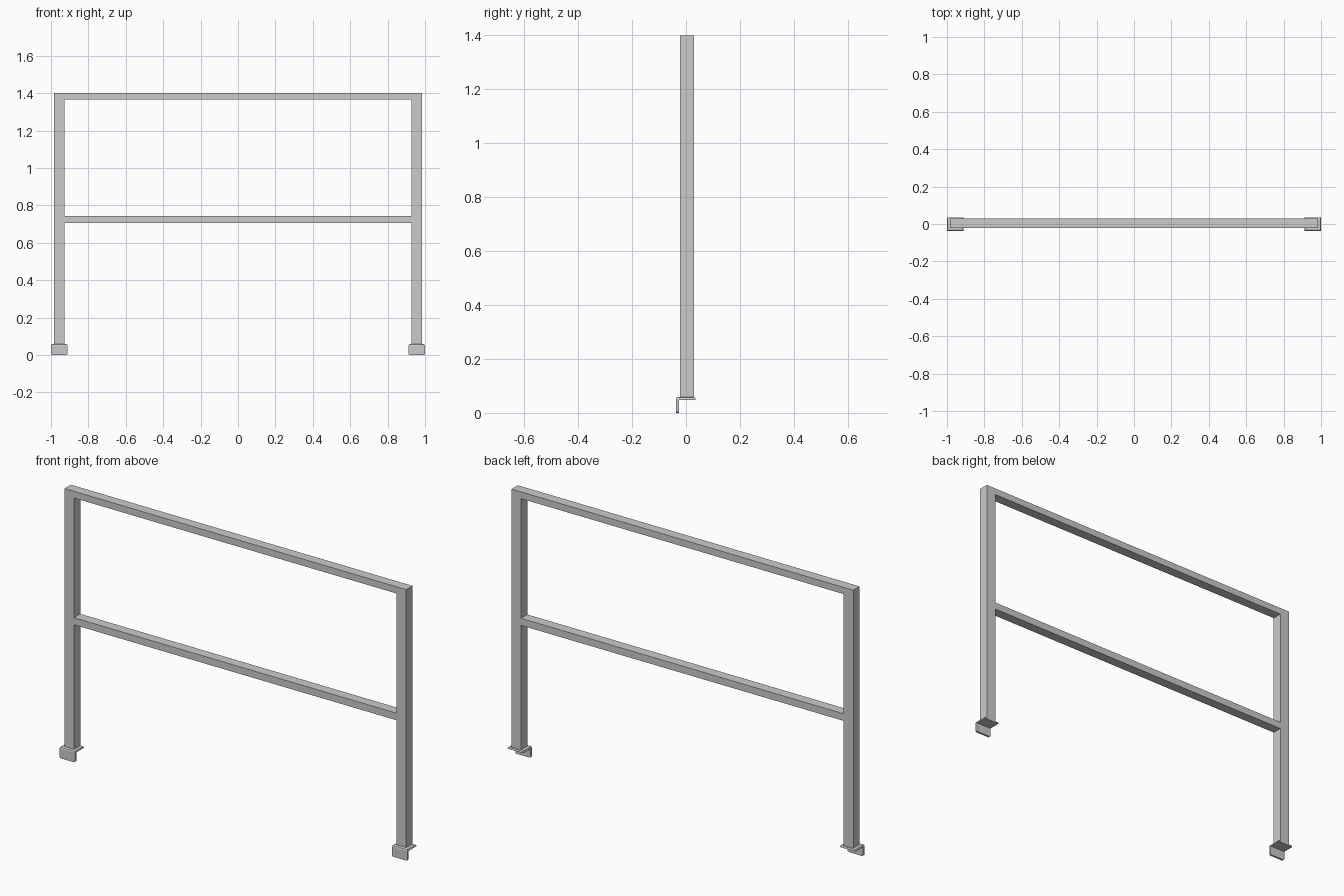
import bpy, bmesh

if "Cube" in bpy.data.objects:
    bpy.data.objects.remove(bpy.data.objects["Cube"])

Y0, Y1 = -0.022, 0.030          # shared depth of posts and rails
POST_IN, POST_OUT = 0.928, 0.983


def new_object(name, bm):
    bmesh.ops.recalc_face_normals(bm, faces=bm.faces)
    mesh = bpy.data.meshes.new(name)
    bm.to_mesh(mesh)
    bm.free()
    obj = bpy.data.objects.new(name, mesh)
    bpy.context.collection.objects.link(obj)
    return obj


def prism_x(profile, x0, x1):
    """Extrude a (y, z) profile along x."""
    bm = bmesh.new()
    face = bm.faces.new([bm.verts.new((x0, y, z)) for y, z in profile])
    ext = bmesh.ops.extrude_face_region(bm, geom=[face])
    verts = [g for g in ext["geom"] if isinstance(g, bmesh.types.BMVert)]
    bmesh.ops.translate(bm, verts=verts, vec=(x1 - x0, 0, 0))
    return bm


def bar(name, x0, x1, z0, z1):
    return new_object(name, prism_x([(Y0, z0), (Y1, z0), (Y1, z1), (Y0, z1)], x0, x1))


def bracket(name, x0, x1):
    # L-shaped foot: flat plate with a downturned front flange
    t, top, yf, yb = 0.011, 0.059, -0.037, 0.036
    bm = prism_x([(yf, 0), (yf + t, 0), (yf + t, top - t),
                  (yb, top - t), (yb, top), (yf, top)], x0, x1)

    def is_top(e):
        return all(v.co.z > top - 1e-4 for v in e.verts)

    def is_flange_corner(e):
        return (all(v.co.z < 1e-4 for v in e.verts)
                and abs(e.verts[0].co.x - e.verts[1].co.x) < 1e-4)

    # softened upper rim and bend, slightly clipped flange corners
    bmesh.ops.bevel(bm, geom=[e for e in bm.edges if is_top(e)],
                    offset=0.008, segments=2, profile=0.5, affect='EDGES')
    bmesh.ops.bevel(bm, geom=[e for e in bm.edges if is_flange_corner(e)],
                    offset=0.004, segments=1, affect='EDGES')
    return new_object(name, bm)


# posts and feet, left and right
for side, s in (("left", -1), ("right", 1)):
    bar(side + "_post", *sorted((s * POST_IN, s * POST_OUT)), 0.057, 1.40)
    bracket(side + "_foot_bracket", *sorted((s * 0.912, s * 1.0)))

# horizontal rails between the posts
bar("top_rail", -POST_IN, POST_IN, 1.365, 1.40)
bar("middle_rail", -POST_IN, POST_IN, 0.706, 0.743)
